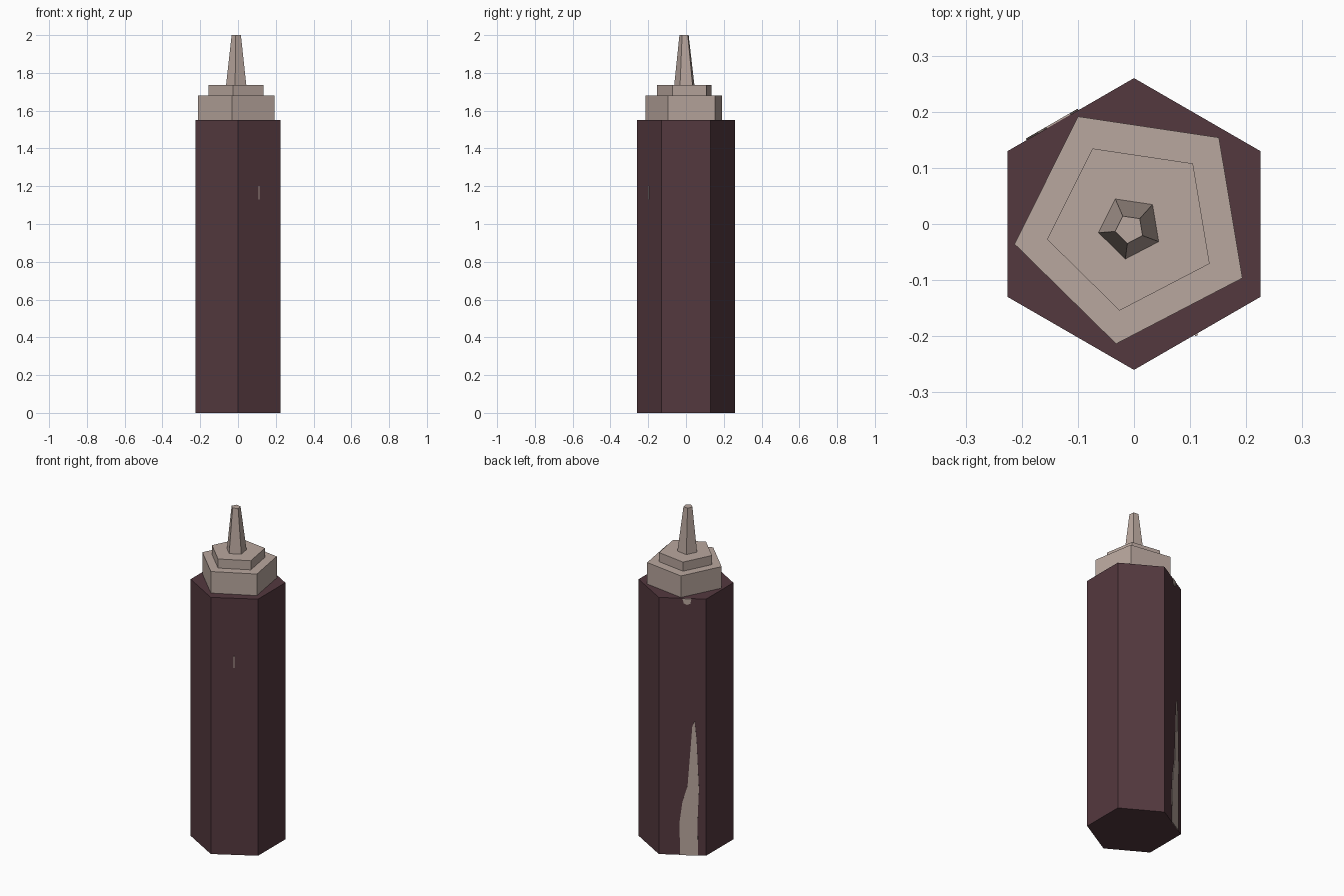
import bpy, bmesh, math
from mathutils import Vector

if "Cube" in bpy.data.objects:
    bpy.data.objects.remove(bpy.data.objects["Cube"])


def material(name, rgb):
    m = bpy.data.materials.new(name)
    m.diffuse_color = (*rgb, 1)
    m.use_nodes = True
    m.node_tree.nodes["Principled BSDF"].inputs["Base Color"].default_value = m.diffuse_color
    return m


MAROON = material("dark maroon", (0.088, 0.040, 0.049))
BEIGE = material("warm grey beige", (0.485, 0.386, 0.342))


def add_object(name, bm, mat):
    bmesh.ops.recalc_face_normals(bm, faces=bm.faces)
    mesh = bpy.data.meshes.new(name)
    bm.to_mesh(mesh)
    bm.free()
    mesh.materials.append(mat)
    obj = bpy.data.objects.new(name, mesh)
    bpy.context.collection.objects.link(obj)
    return obj


def prism(name, sides, start, rings, mat):
    """Flat-sided solid; rings are (x, y, z, radius) from bottom to top."""
    bm = bmesh.new()
    loops = []
    for x, y, z, r in rings:
        angles = [math.radians(start) + math.tau * i / sides for i in range(sides)]
        loops.append([bm.verts.new((x + r * math.cos(a), y + r * math.sin(a), z))
                      for a in angles])
    for lo, hi in zip(loops, loops[1:]):
        for i in range(sides):
            j = (i + 1) % sides
            bm.faces.new((lo[i], lo[j], hi[j], hi[i]))
    bm.faces.new(loops[0])
    bm.faces.new(loops[-1])
    return add_object(name, bm, mat)


def face_mark(name, left, right, outline, mat, thick=0.003):
    """Thin plate on a body face; outline is (fraction across, height)."""
    a, b = Vector(left), Vector(right)
    normal = (a + b).normalized()
    bm = bmesh.new()
    back, front = [], []
    for f, z in outline:
        p = a.lerp(b, f) + Vector((0, 0, z))
        back.append(bm.verts.new(p - normal * 0.001))
        front.append(bm.verts.new(p + normal * thick))
    bm.faces.new(back)
    bm.faces.new(front)
    n = len(outline)
    for i in range(n):
        j = (i + 1) % n
        bm.faces.new((back[i], back[j], front[j], front[i]))
    return add_object(name, bm, mat)


# Six-sided bottle body
R = 0.26
prism("bottle_body", 6, 90, [(0, 0, 0, R), (0, 0, 1.55, R)], MAROON)

# Five-sided stepped cap and tapered nozzle
prism("cap_base", 5, 45.5, [(0, 0, 1.55, 0.216), (0, 0, 1.68, 0.216)], BEIGE)
prism("cap_step", 5, 45.5, [(-0.003, -0.002, 1.68, 0.154),
                            (-0.003, -0.002, 1.735, 0.154)], BEIGE)
prism("nozzle", 5, 45.5, [(-0.007, -0.006, 1.735, 0.057),
                          (-0.008, -0.009, 2.0, 0.026)], BEIGE)

# Pale streaks on the back left face
back_left = ((0, R, 0), (-R * 0.866, R / 2, 0))
face_mark("pale_streak", *back_left,
          [(0.45, 0), (0.83, 0), (0.82, 0.2), (0.85, 0.4), (0.80, 0.7), (0.76, 0.81),
           (0.71, 0.78), (0.66, 0.6), (0.61, 0.42), (0.50, 0.32), (0.44, 0.2)], BEIGE)
face_mark("pale_drip", *back_left,
          [(0.50, 1.549), (0.53, 1.52), (0.60, 1.512), (0.67, 1.52), (0.69, 1.549)], BEIGE)

# Tiny scratch on the front right face
face_mark("pale_scratch", (0, -R, 0), (R * 0.866, -R / 2, 0),
          [(0.48, 1.13), (0.50, 1.13), (0.50, 1.20), (0.48, 1.20)], BEIGE)
